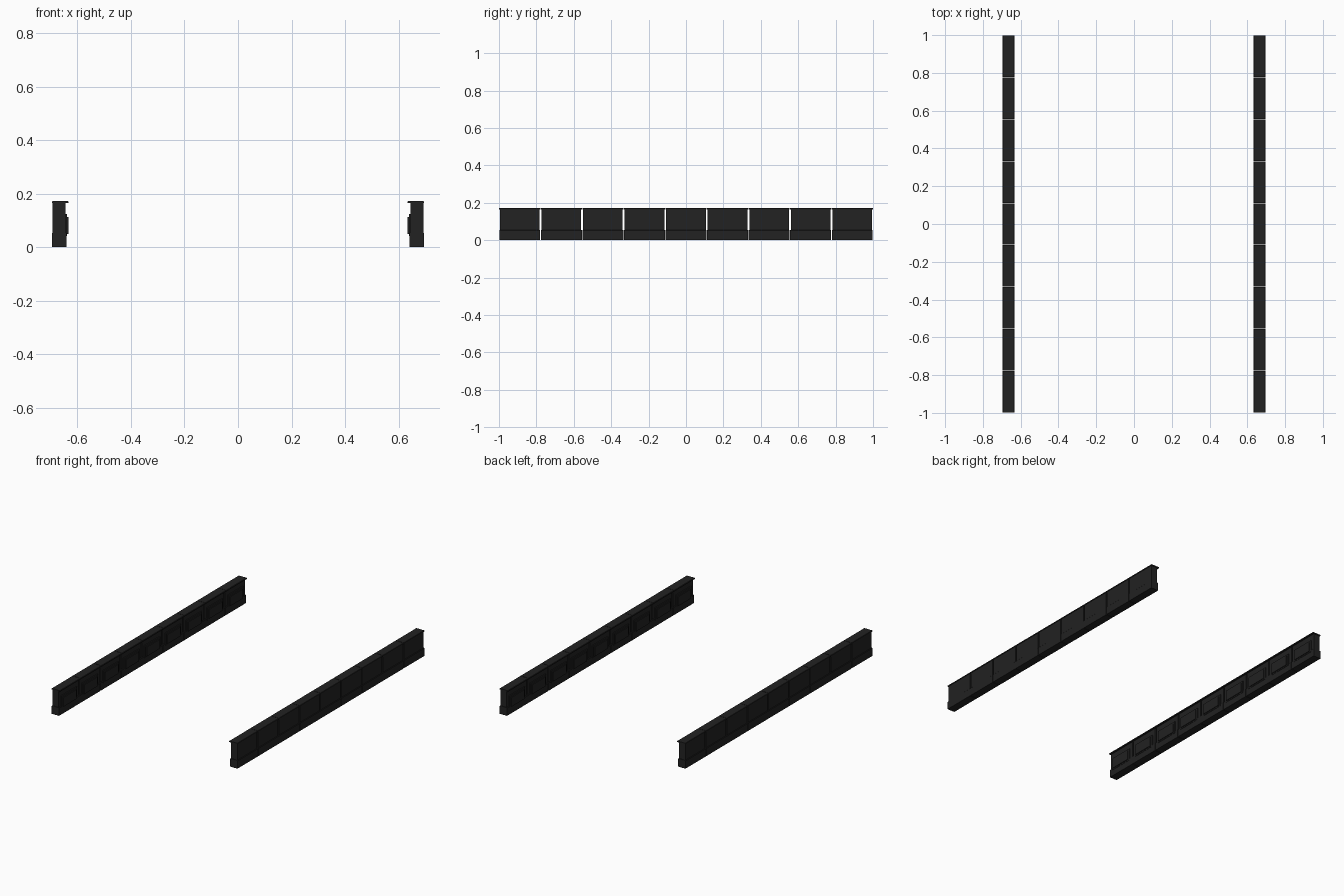
import bpy, bmesh

if "Cube" in bpy.data.objects:
    bpy.data.objects.remove(bpy.data.objects["Cube"])

mat = bpy.data.materials.new("charcoal")
mat.diffuse_color = (0.016, 0.016, 0.016, 1)
mat.use_nodes = True
mat.node_tree.nodes["Principled BSDF"].inputs["Base Color"].default_value = mat.diffuse_color

COUNT = 9
PITCH = 2.0 / COUNT


def repeated(name, build):
    """One part, repeated along y for each segment and mirrored to the other wall."""
    bm = bmesh.new()
    for i in range(COUNT):
        build(bm, -1 + PITCH * (i + 0.5))
    bmesh.ops.recalc_face_normals(bm, faces=bm.faces)
    me = bpy.data.meshes.new(name)
    bm.to_mesh(me)
    bm.free()
    me.materials.append(mat)
    ob = bpy.data.objects.new(name, me)
    bpy.context.collection.objects.link(ob)
    ob.modifiers.new("other_wall", 'MIRROR').use_axis[0] = True
    return ob


def extrude(profile, length):
    """x-z profile swept along y."""
    def build(bm, yc):
        vs = [bm.verts.new((x, yc - length / 2, z)) for x, z in profile]
        f = bm.faces.new(vs)
        r = bmesh.ops.extrude_face_region(bm, geom=[f])
        top = [v for v in r["geom"] if isinstance(v, bmesh.types.BMVert)]
        bmesh.ops.translate(bm, verts=top, vec=(0, length, 0))
    return build


def rect(x0, x1, z0, z1):
    return [(x0, z0), (x1, z0), (x1, z1), (x0, z1)]


# plinth with chamfered top edges
repeated("plinth", extrude([(0.640, 0), (0.695, 0), (0.695, 0.052), (0.692, 0.055),
                            (0.643, 0.055), (0.640, 0.052)], 0.219))
# wall slab
repeated("wall_slab", extrude(rect(0.645, 0.692, 0.05, 0.166), 0.212))
# overhanging coping
repeated("coping", extrude([(0.633, 0.164), (0.695, 0.164), (0.695, 0.170), (0.693, 0.172),
                            (0.635, 0.172), (0.633, 0.170)], 0.2195))
# stepped panel on the inner face
repeated("panel_back", extrude(rect(0.638, 0.646, 0.041, 0.124), 0.165))
repeated("panel_front", extrude(rect(0.633, 0.640, 0.049, 0.112), 0.14))
